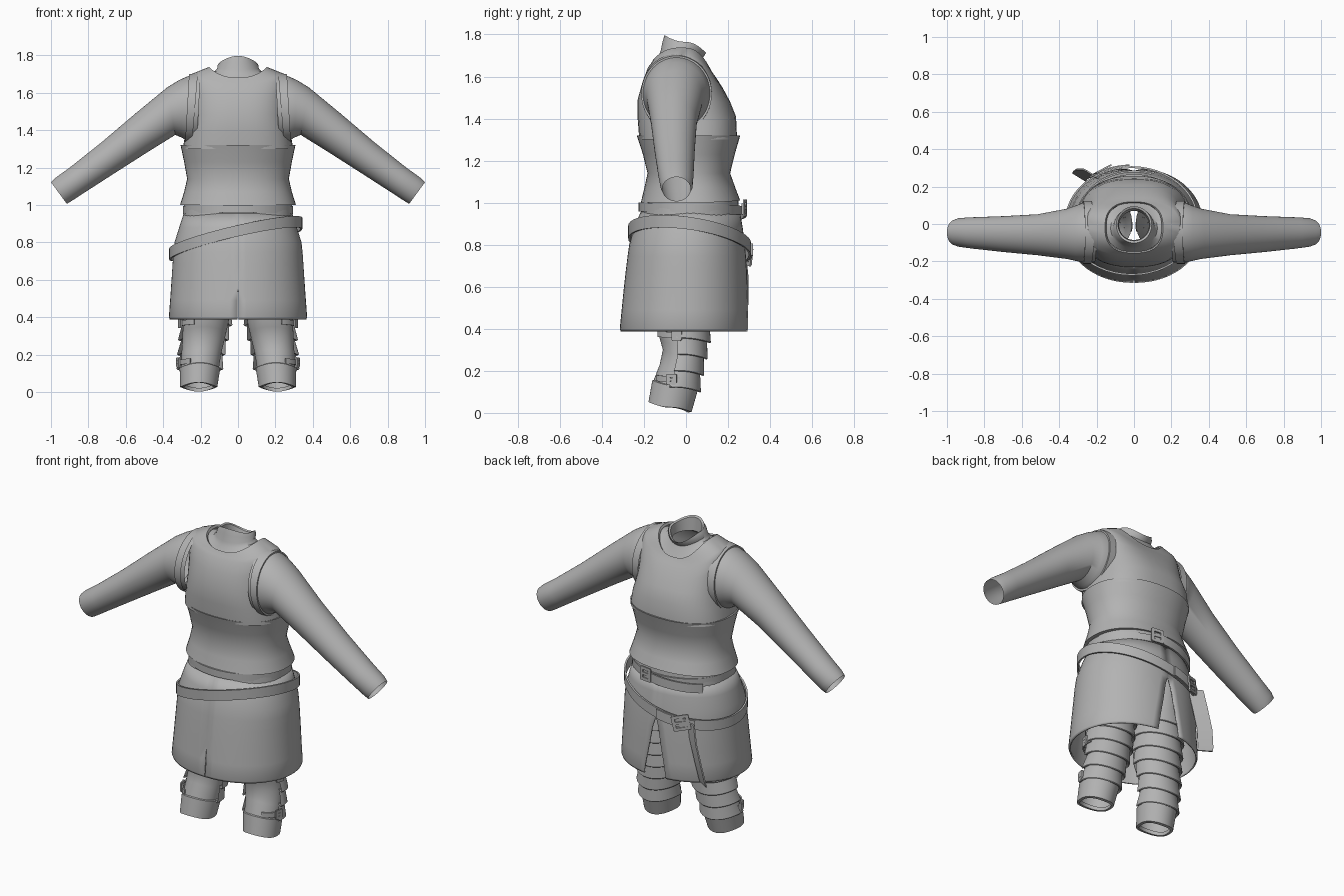
import bpy, bmesh, math
from mathutils import Vector, Matrix

if "Cube" in bpy.data.objects:
    bpy.data.objects.remove(bpy.data.objects["Cube"])

PI = math.pi
grey = bpy.data.materials.new("plain_grey")
grey.diffuse_color = (0.45, 0.45, 0.45, 1)
grey.use_nodes = True
grey.node_tree.nodes["Principled BSDF"].inputs["Base Color"].default_value = grey.diffuse_color


def finish(name, bm, mirror=False, thick=0, angle=35):
    bmesh.ops.remove_doubles(bm, verts=bm.verts, dist=0.0004)
    bmesh.ops.recalc_face_normals(bm, faces=bm.faces)
    me = bpy.data.meshes.new(name)
    bm.to_mesh(me)
    bm.free()
    ob = bpy.data.objects.new(name, me)
    bpy.context.collection.objects.link(ob)
    me.materials.append(grey)
    if thick:
        m = ob.modifiers.new("thickness", 'SOLIDIFY')
        m.thickness, m.offset = thick, -1
    if mirror:
        m = ob.modifiers.new("mirror", 'MIRROR')
        m.use_clip = False
    bpy.ops.object.select_all(action='DESELECT')
    bpy.context.view_layer.objects.active = ob
    ob.select_set(True)
    bpy.ops.object.shade_smooth_by_angle(angle=math.radians(angle))
    return ob


def ring(spec, angles, n=2.2):
    """spec: centre x, half width, y front, y back, z front, z side, z back"""
    cx, rx, y0, y1, zf, zs, zb = spec
    pts = []
    for a in angles:
        c, s = math.cos(a), math.sin(a)
        px = math.copysign(abs(c) ** (2 / n), c)
        py = math.copysign(abs(s) ** (2 / n), s)
        z = zs + ((zf if s < 0 else zb) - zs) * s * s
        pts.append(Vector((cx + rx * px, (y0 + y1) / 2 + py * (y1 - y0) / 2, z)))
    return pts


def skin(bm, rows, closed=True):
    vs = [[bm.verts.new(p) for p in r] for r in rows]
    k = len(rows[0])
    for a, b in zip(vs, vs[1:]):
        for i in range(k if closed else k - 1):
            j = (i + 1) % k
            bm.faces.new((a[i], a[j], b[j], b[i]))


def arc(a0, a1, k):
    return [a0 + (a1 - a0) * i / (k - 1) for i in range(k)]


CIRCLE = [2 * PI * i / 48 for i in range(48)]


def loft(name, specs, n=2.2, **kw):
    bm = bmesh.new()
    skin(bm, [ring(s, CIRCLE, n) for s in specs])
    return finish(name, bm, **kw)


def strap(name, a0, a1, cx, cy, rx, ry, zfun, hh, th=0.01, mirror=False):
    """flat band following an ellipse; zfun gives height from the point"""
    rows = []
    for a in arc(math.radians(a0), math.radians(a1), 49):
        c, s = math.cos(a), math.sin(a)
        z = zfun(c, s)
        rows.append([Vector((cx + (rx + d) * c, cy + (ry + d) * s, z + h))
                     for d, h in ((0, -hh), (th, -hh), (th, hh), (0, hh))])
    bm = bmesh.new()
    skin(bm, rows)
    if a1 - a0 < 360:
        bmesh.ops.holes_fill(bm, edges=[e for e in bm.edges if e.is_boundary])
    return finish(name, bm, mirror=mirror)


def buckle(name, loc, facing, w, h, roll=0, mirror=False):
    """open rectangular frame with a prong, facing an angle around z"""
    bm = bmesh.new()
    t = 0.009
    m = (Matrix.Translation(loc) @ Matrix.Rotation(math.radians(facing), 4, 'Z')
         @ Matrix.Rotation(math.radians(roll), 4, 'X'))
    for y, z, sy, sz in ((-w, 0, t, 2 * h), (w, 0, t, 2 * h), (0, h, 2 * w, t),
                         (0, -h, 2 * w, t), (0, 0, 2 * w, t * 0.7)):
        bmesh.ops.create_cube(bm, size=1, matrix=m @ Matrix.Translation((0, y, z))
                              @ Matrix.Diagonal((t, sy + t, sz + t, 1)))
    return finish(name, bm, mirror=mirror)


# Upper vest, up to the neckline
loft("vest", [
    (0, .295, -.222, .243, 1.30, 1.30, 1.30), (0, .282, -.23, .238, 1.40, 1.38, 1.41),
    (0, .262, -.23, .21, 1.49, 1.48, 1.48), (0, .26, -.205, .175, 1.58, 1.60, 1.545),
    (0, .262, -.18, .14, 1.645, 1.675, 1.60), (0, .245, -.168, .128, 1.66, 1.702, 1.615),
    (0, .155, -.155, .118, 1.682, 1.738, 1.632), (0, .148, -.148, .112, 1.675, 1.725, 1.622)], n=2.6)

# Shirt yoke and standing neck with open top
loft("neck", [
    (0, .16, -.155, .12, 1.665, 1.715, 1.61), (0, .125, -.13, .085, 1.70, 1.715, 1.665),
    (0, .112, -.12, .075, 1.725, 1.728, 1.685), (0, .108, -.112, .088, 1.765, 1.75, 1.70),
    (0, .095, -.102, .095, 1.797, 1.765, 1.712), (0, .085, -.09, .083, 1.79, 1.76, 1.708),
    (0, .08, -.085, .07, 1.71, 1.70, 1.67)], n=2)

# Corset
loft("corset", [
    (0, .29, -.215, .235, 1.315, 1.315, 1.315), (0, .307, -.234, .258, 1.32, 1.32, 1.32),
    (0, .288, -.205, .232, 1.23, 1.23, 1.23), (0, .272, -.183, .21, 1.14, 1.14, 1.14),
    (0, .288, -.198, .235, 1.07, 1.07, 1.07), (0, .31, -.215, .258, 1.0, 1.0, 1.01),
    (0, .28, -.20, .24, 1.0, 1.0, 1.01)])

# Shirt band showing under the corset
loft("waist_band", [(0, .288, -.208, .248, 1.02, 1.02, 1.02),
                    (0, .293, -.216, .254, .93, .93, .93)])

# Sleeves: top x, top z, bottom x, bottom z, y front, y back
sleeve = [(.20, 1.70, .22, 1.34, -.205, .11), (.265, 1.69, .275, 1.345, -.205, .115),
          (.315, 1.668, .30, 1.36, -.198, .10), (.38, 1.628, .335, 1.375, -.187, .082),
          (.55, 1.488, .48, 1.285, -.167, .052), (.73, 1.335, .66, 1.17, -.15, .042),
          (.90, 1.20, .82, 1.067, -.132, .036), (.975, 1.146, .892, 1.02, -.122, .032),
          (1.0, 1.122, .915, 1.006, -.113, .022)]


def sleeve_ring(s, grow=1.0):
    tx, tz, bx, bz, y0, y1 = s
    c = Vector(((tx + bx) / 2, (y0 + y1) / 2, (tz + bz) / 2))
    u = Vector(((tx - bx) / 2, 0, (tz - bz) / 2)) * grow
    v = Vector((0, (y1 - y0) / 2, 0)) * grow
    return [c + v * math.cos(a) + u * math.sin(a) for a in CIRCLE]


bm = bmesh.new()
skin(bm, [sleeve_ring(s) for s in sleeve])
finish("sleeves", bm, mirror=True)

# Armhole edge of the vest
bm = bmesh.new()
a, b = (.215, 1.70, .245, 1.34, -.205, .115), (.262, 1.69, .282, 1.345, -.205, .115)
skin(bm, [sleeve_ring(a, 1.05), sleeve_ring(b, 1.05), sleeve_ring(b, .98)])
finish("armhole_edges", bm, mirror=True)

# Skirt halves with a wide rear slit and a fine front slit
bm = bmesh.new()
for x, y0, y1, z, back, front in (
        (.29, -.216, .257, .955, 0, 0), (.315, -.248, .27, .88, 0, 0),
        (.34, -.27, .28, .80, 0, 0), (.346, -.278, .285, .745, 0, 0),
        (.35, -.286, .29, .68, .05, 0), (.356, -.296, .294, .59, .09, 0),
        (.363, -.306, .297, .49, .14, .006), (.37, -.315, .30, .40, .18, .006),
        (.365, -.311, .296, .388, .18, .006)):
    angles = arc(-PI / 2 + front, PI / 2 - back, 30)
    row = [bm.verts.new(p) for p in ring((0, x, y0, y1, z, z, z), angles, 2.1)]
    if z < .955:
        for i in range(29):
            bm.faces.new((last[i], last[i + 1], row[i + 1], row[i]))
    last = row
finish("skirt", bm, mirror=True, thick=0.008)

# Waist belt, its overlapping tail and buckle
strap("waist_belt", 0, 360, 0, .02, .285, .236, lambda c, s: .972 - .008 * s, .021)
strap("waist_belt_tail", 72, 142, 0, .02, .298, .256,
      lambda c, s: .96 + .035 * c, .026)
buckle("waist_buckle", (.07, .28, .975), 82, .03, .032)

# Slanted belt with buckle and hanging end
slant = lambda c, s: .82 + .082 * c - .04 * s
strap("slanted_belt", 0, 360, -.012, .017, .346, .282, slant, .03)
strap("slanted_belt_tail", 92, 128, -.012, .017, .358, .293, slant, .028, 0.008)
buckle("slanted_buckle", (-.17, .29, .75), 118, .04, .036, roll=12)

bm = bmesh.new()
side = Vector((-.036, .022, 0))
out = Vector((-.004, -.007, 0))
rows = []
for p in ((-.215, .265, .75), (-.235, .275, .65), (-.27, .275, .52), (-.288, .262, .42), (-.29, .255, .40)):
    p = Vector(p)
    rows.append([p - side, p + side, p + side + out, p - side + out])
skin(bm, rows)
bmesh.ops.holes_fill(bm, edges=[e for e in bm.edges if e.is_boundary])
finish("hanging_belt_end", bm)

# Legs (one side, mirrored): z, centre x, half width, y front, y back
leg = [(.02, .21, .095, -.175, .022), (.13, .203, .102, -.152, .05),
       (.20, .196, .106, -.125, .062), (.27, .185, .112, -.11, .078),
       (.37, .172, .122, -.138, .098), (.55, .165, .13, -.145, .125),
       (.85, .15, .14, -.15, .16)]


def leg_at(z, grow=0.0):
    for p, q in zip(leg, leg[1:]):
        if p[0] <= z <= q[0]:
            t = (z - p[0]) / (q[0] - p[0])
            _, cx, rx, y0, y1 = [u + (v - u) * t for u, v in zip(p, q)]
            return (cx, rx + grow, y0 - grow, y1 + grow, z + .03, z + .005, z - .018)


loft("legs", [leg_at(.04, -.012), leg_at(.02, -.012), leg_at(.022)]
     + [leg_at(z) for z in (.06, .13, .2, .27, .32, .37, .46, .55, .7, .85)], n=2, mirror=True)

# Ankle cuffs
loft("ankle_cuffs", [leg_at(.022), leg_at(.022, .004), leg_at(.125, .007), leg_at(.128, 0)],
     n=2, mirror=True)

# Overlapping shin plates
bm = bmesh.new()
half = arc(-.2, PI + .2, 28)
for i in range(7):
    z = .115 + .078 * i
    skin(bm, [ring(leg_at(z + .09, .004), half, 2), ring(leg_at(z + .004, .024), half, 2),
              ring(leg_at(z, .021), half, 2), ring(leg_at(z + .012, 0), half, 2)], closed=False)
finish("shin_plates", bm, mirror=True, angle=40)

# Leg straps and buckles
for word, z in (("upper", .365), ("lower", .155)):
    cx, rx, y0, y1 = leg_at(z)[:4]
    cy, ry = (y0 + y1) / 2, (y1 - y0) / 2
    strap(word + "_leg_straps", -62, 8, cx, cy, rx + .006, ry + .006,
          lambda c, s: z - .012 * s, .014, .008, mirror=True)
    buckle(word + "_leg_buckles", (cx + rx + .016, cy - .025, z + .004), -15, .016, .018, mirror=True)
